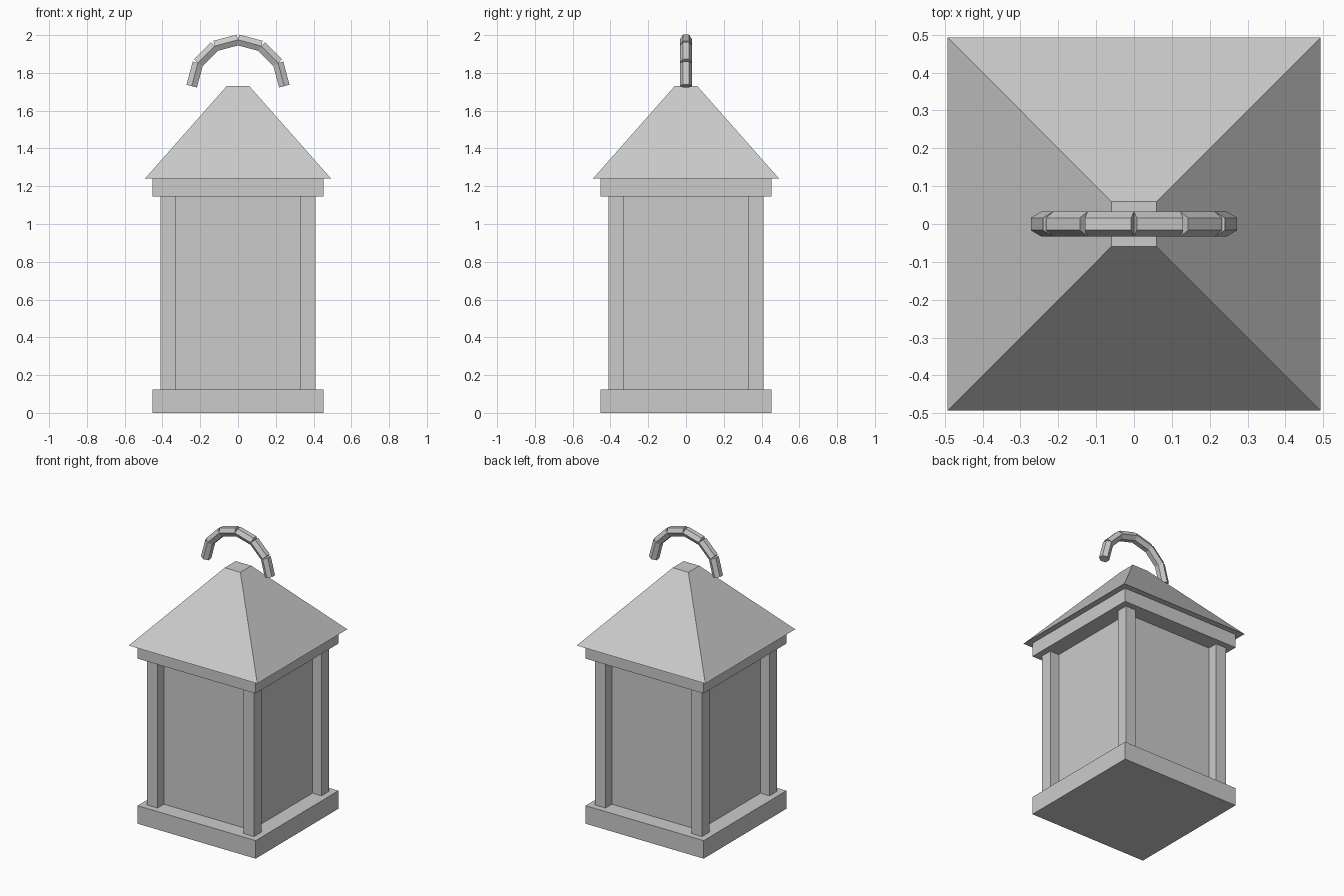
import bpy
from math import radians, sin, cos, sqrt, pi
from mathutils import Vector

if "Cube" in bpy.data.objects:
    bpy.data.objects.remove(bpy.data.objects["Cube"], do_unlink=True)

grey = bpy.data.materials.new("light grey")
grey.use_nodes = True
colour = (0.6, 0.6, 0.6, 1)
grey.diffuse_color = colour
grey.node_tree.nodes["Principled BSDF"].inputs["Base Color"].default_value = colour


def finish(name):
    ob = bpy.context.object
    ob.name = name
    ob.data.materials.append(grey)
    return ob


def box(name, x, y, half, z0, z1):
    bpy.ops.mesh.primitive_cube_add(size=1, location=(x, y, (z0 + z1) / 2))
    ob = finish(name)
    ob.scale = (2 * half, 2 * half, z1 - z0)
    return ob


# Body: plinth, recessed walls and the band under the roof
box("base", 0, 0, 0.453, 0, 0.125)
box("walls", 0, 0, 0.34, 0.125, 1.145)
box("top_band", 0, 0, 0.453, 1.145, 1.24)

# Corner posts
for side, sx in (("right", -1), ("left", 1)):
    for end, sy in (("front", -1), ("back", 1)):
        box(f"{end}_{side}_post", sx * 0.37, sy * 0.37, 0.04, 0.125, 1.145)

# Truncated pyramid roof
bpy.ops.mesh.primitive_cone_add(vertices=4, radius1=0.493 * sqrt(2), radius2=0.06 * sqrt(2),
                                depth=0.49, location=(0, 0, 1.485), rotation=(0, 0, pi / 4))
finish("roof")

# Carrying handle: straight six-sided rods set along a half circle
radius, centre, steps = 0.245, 1.73, 6


def arc_point(i):
    a = radians(180 * i / steps)
    return Vector((-radius * cos(a), 0, centre + radius * sin(a)))


for i in range(steps):
    a, b = arc_point(i), arc_point(i + 1)
    middle = radians(180 * (i + 0.5) / steps)
    bpy.ops.mesh.primitive_cylinder_add(vertices=6, radius=0.033, depth=(b - a).length,
                                        location=(a + b) / 2, rotation=(0, middle, 0))
    rod = finish(f"handle_segment_{i + 1}")
